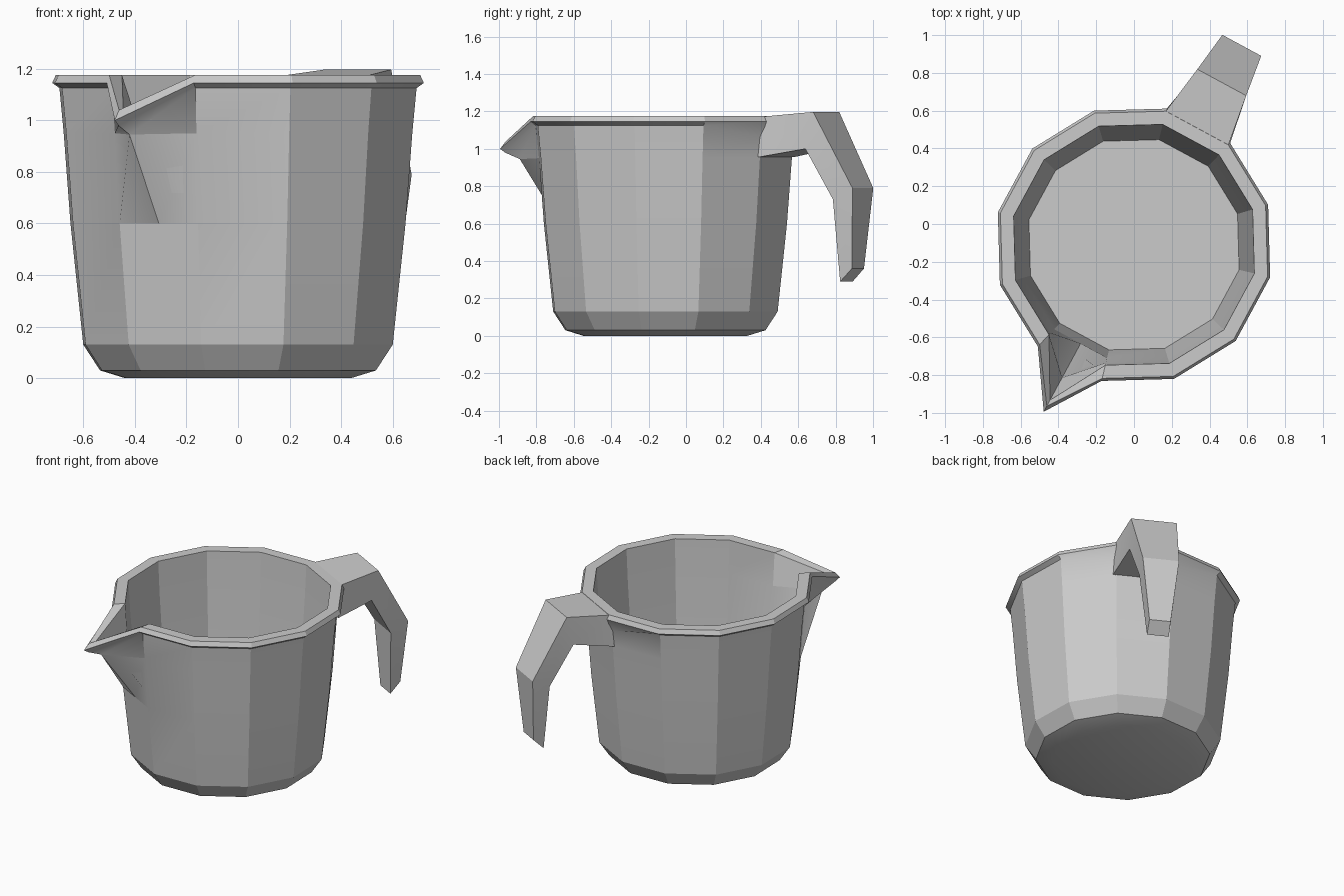
import bpy, bmesh, math
from mathutils import Vector

if "Cube" in bpy.data.objects:
    bpy.data.objects.remove(bpy.data.objects["Cube"])

CY = -0.11                      # cup axis offset
START, STEP = 16.6, 30          # twelve-sided plan
SPOUT, HANDLE = 241.6, 61.6     # directions of the spout and handle


def polar(r, deg, z):
    a = math.radians(deg)
    return Vector((r * math.cos(a), CY + r * math.sin(a), z))


def skin(name, rings):
    """Join equal closed rings with quads and cap both ends."""
    bm = bmesh.new()
    loops = [[bm.verts.new(p) for p in ring] for ring in rings]
    n = len(loops[0])
    for a, b in zip(loops, loops[1:]):
        for i in range(n):
            j = (i + 1) % n
            bm.faces.new((a[i], a[j], b[j], b[i]))
    bm.faces.new(loops[0][::-1])
    bm.faces.new(loops[-1])
    bmesh.ops.recalc_face_normals(bm, faces=bm.faces)
    mesh = bpy.data.meshes.new(name)
    bm.to_mesh(mesh)
    bm.free()
    ob = bpy.data.objects.new(name, mesh)
    bpy.context.collection.objects.link(ob)
    bpy.ops.object.select_all(action='DESELECT')
    ob.select_set(True)
    bpy.context.view_layer.objects.active = ob
    bpy.ops.object.shade_smooth_by_angle(angle=math.radians(25))
    return ob


# Cup section: radius, height, optional (radius, height) of the spout centre
profile = [
    (0.45, 0.00, None), (0.55, 0.03, None), (0.617, 0.13, None),
    (0.668, 0.60, None), (0.695, 0.95, (0.885, 0.945)),
    (0.712, 1.125, (0.975, 0.98)),      # underside of rim
    (0.741, 1.145, (1.005, 1.00)),      # rim edge and spout tip
    (0.727, 1.175, (0.97, 1.04)),       # rim top
    (0.655, 1.175, (0.935, 1.03)),      # inner lip
    (0.642, 0.95, (0.80, 0.96)),        # pouring channel
    (0.615, 0.62, None), (0.572, 0.10, None),
]
rings = []
for r, z, tip in profile:
    ring = []
    for k in range(12):
        # underside of the rim dips where the handle joins
        drop = 0.06 if (z == 1.125 and k in (1, 2)) else 0
        ring.append(polar(r, START + STEP * k, z - drop))
        if k == 7:
            mr, mz = tip or (r * math.cos(math.radians(15)), z)
            ring.append(polar(mr, SPOUT, mz))
    rings.append(ring)
skin("cup_body", rings)

# Handle sections: outer (radius, height, half width), then inner
sections = [
    ((0.69, 1.172, 0.19), (0.67, 0.955, 0.20)),
    ((0.977, 1.197, 0.147), (0.93, 1.00, 0.147)),
    ((1.20, 0.79, 0.117), (1.08, 0.73, 0.115)),
    ((1.17, 0.36, 0.068), (1.10, 0.29, 0.070)),
]
a = math.radians(HANDLE)
side = Vector((-math.sin(a), math.cos(a), 0))
rings = []
for (ro, zo, wo), (ri, zi, wi) in sections:
    o, i = polar(ro, HANDLE, zo), polar(ri, HANDLE, zi)
    rings.append([o - side * wo, o + side * wo, i + side * wi, i - side * wi])
skin("handle", rings)
